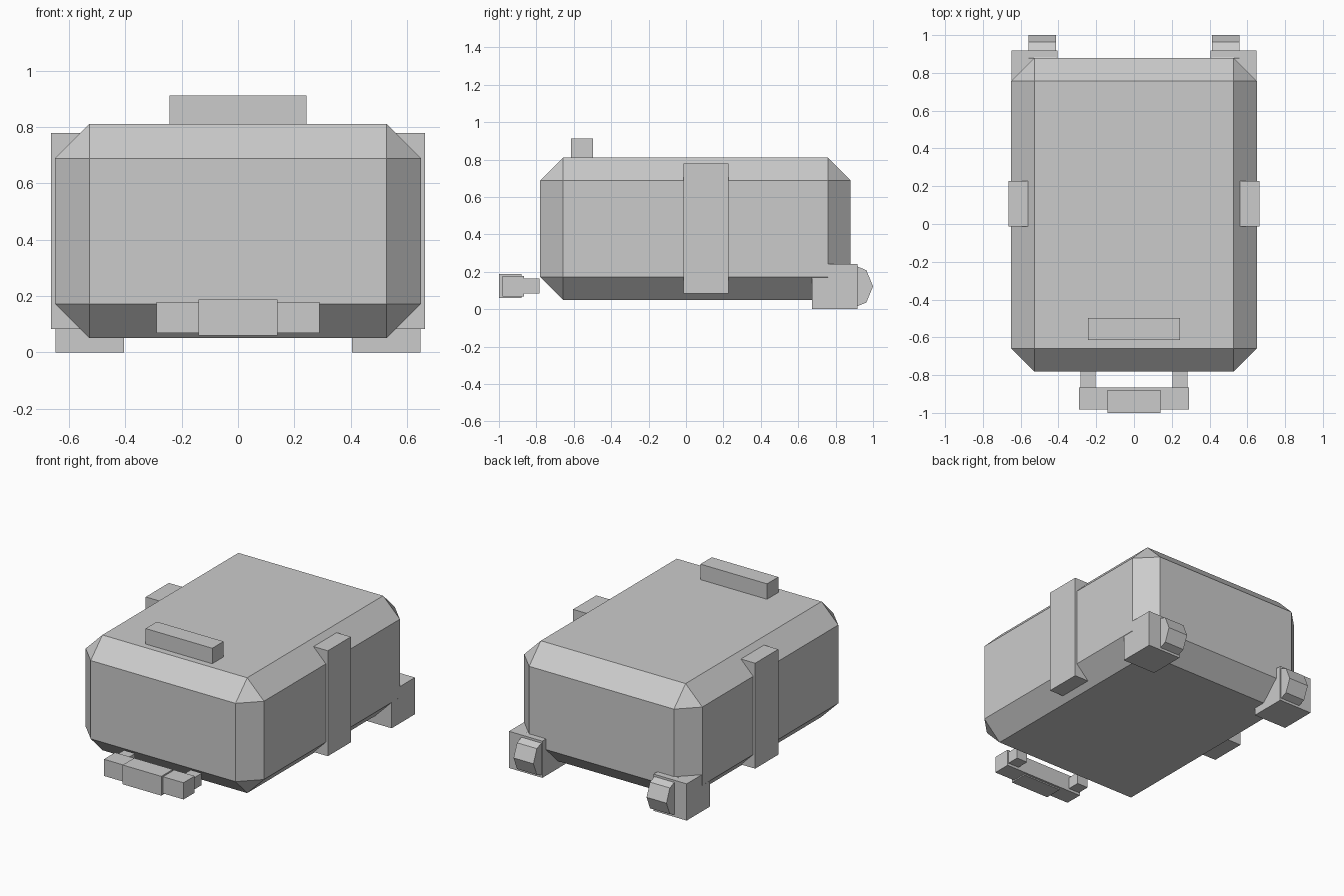
import bpy, math

if "Cube" in bpy.data.objects:
    bpy.data.objects.remove(bpy.data.objects["Cube"])


def box(name, x, y, z):
    """Axis-aligned box from (min, max) ranges."""
    bpy.ops.mesh.primitive_cube_add(size=1, location=[(a + b) / 2 for a, b in (x, y, z)])
    ob = bpy.context.object
    ob.name = name
    ob.scale = [b - a for a, b in (x, y, z)]
    bpy.ops.object.transform_apply(location=False, rotation=False, scale=True)
    return ob


# Main body with chamfered edges
body = box("body", (-0.65, 0.65), (-0.78, 0.88), (0.05, 0.81))
bevel = body.modifiers.new("chamfer", 'BEVEL')
bevel.width = 0.122
bevel.segments = 1

# Raised bar on the lid
box("top_bar", (-0.243, 0.243), (-0.615, -0.497), (0.79, 0.912))

# Front grip: bar and centre pad
box("grip_bar", (-0.29, 0.29), (-0.982, -0.865), (0.068, 0.178))
box("grip_pad", (-0.141, 0.141), (-1.0, -0.88), (0.06, 0.187))

for side, s in (("left", -1), ("right", 1)):
    def span(a, b):
        return tuple(sorted((s * a, s * b)))

    # Grip arm, side strap and rear foot
    box(f"grip_arm_{side}", span(0.203, 0.283), (-0.9, -0.782), (0.085, 0.163))
    box(f"side_strap_{side}", span(0.557, 0.664), (-0.013, 0.228), (0.083, 0.778))
    box(f"rear_foot_{side}", span(0.405, 0.648), (0.675, 0.918), (0.0, 0.242))

    # Eight-sided wheel with its axle along x
    bpy.ops.mesh.primitive_cylinder_add(vertices=8, radius=0.122, depth=0.145,
                                        location=(s * 0.485, 0.878, 0.122),
                                        rotation=(0, math.pi / 2, 0))
    bpy.context.object.name = f"wheel_{side}"
